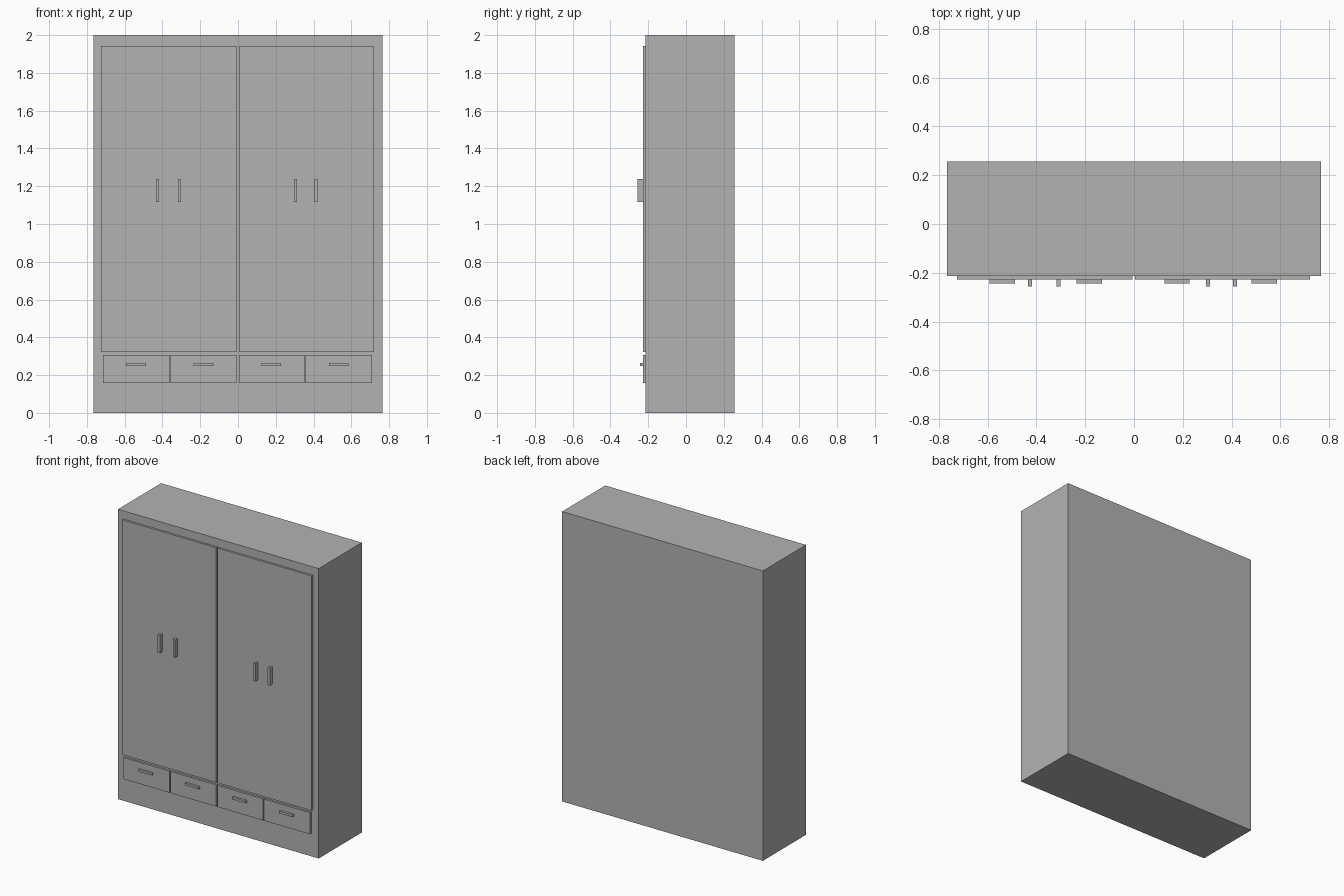
import bpy

default = bpy.data.objects.get("Cube")
if default:
    bpy.data.objects.remove(default, do_unlink=True)

# One plain grey finish
grey = bpy.data.materials.new("grey_finish")
grey.use_nodes = True
colour = (0.45, 0.45, 0.45, 1)
grey.diffuse_color = colour
grey.node_tree.nodes["Principled BSDF"].inputs["Base Color"].default_value = colour

# Depth of each layer, from the back panel to the handle fronts
BACK, BODY, PANEL, PULL, HANDLE = 0.256, -0.214, -0.228, -0.243, -0.256


def box(name, x, y, z):
    """Add a box spanning the (low, high) pairs x, y and z."""
    spans = (x, y, z)
    bpy.ops.mesh.primitive_cube_add(size=1, location=[(a + b) / 2 for a, b in spans])
    ob = bpy.context.object
    ob.name = name
    ob.scale = [abs(b - a) for a, b in spans]
    bpy.ops.object.transform_apply(location=False, rotation=False, scale=True)
    ob.data.materials.append(grey)
    return ob


# Cabinet body
box("cabinet_body", (-0.766, 0.766), (BODY, BACK), (0, 2))

# Two tall doors
box("right_door", (-0.725, -0.007), (PANEL, BODY), (0.323, 1.943))
box("left_door", (0.004, 0.721), (PANEL, BODY), (0.323, 1.943))

# Pairs of upright door handles
for i, x in enumerate((-0.426, -0.31, 0.304, 0.414)):
    box(f"door_handle_{i + 1}", (x - 0.008, x + 0.008), (HANDLE, PANEL), (1.116, 1.238))

# Row of drawers, each with a flat pull
drawers = ((-0.714, -0.363), (-0.357, -0.007), (0.004, 0.352), (0.358, 0.71))
pulls = (-0.54, -0.183, 0.176, 0.534)
for i, (span, x) in enumerate(zip(drawers, pulls)):
    box(f"drawer_{i + 1}", span, (PANEL, BODY), (0.157, 0.306))
    box(f"drawer_pull_{i + 1}", (x - 0.052, x + 0.052), (PULL, PANEL), (0.248, 0.263))
